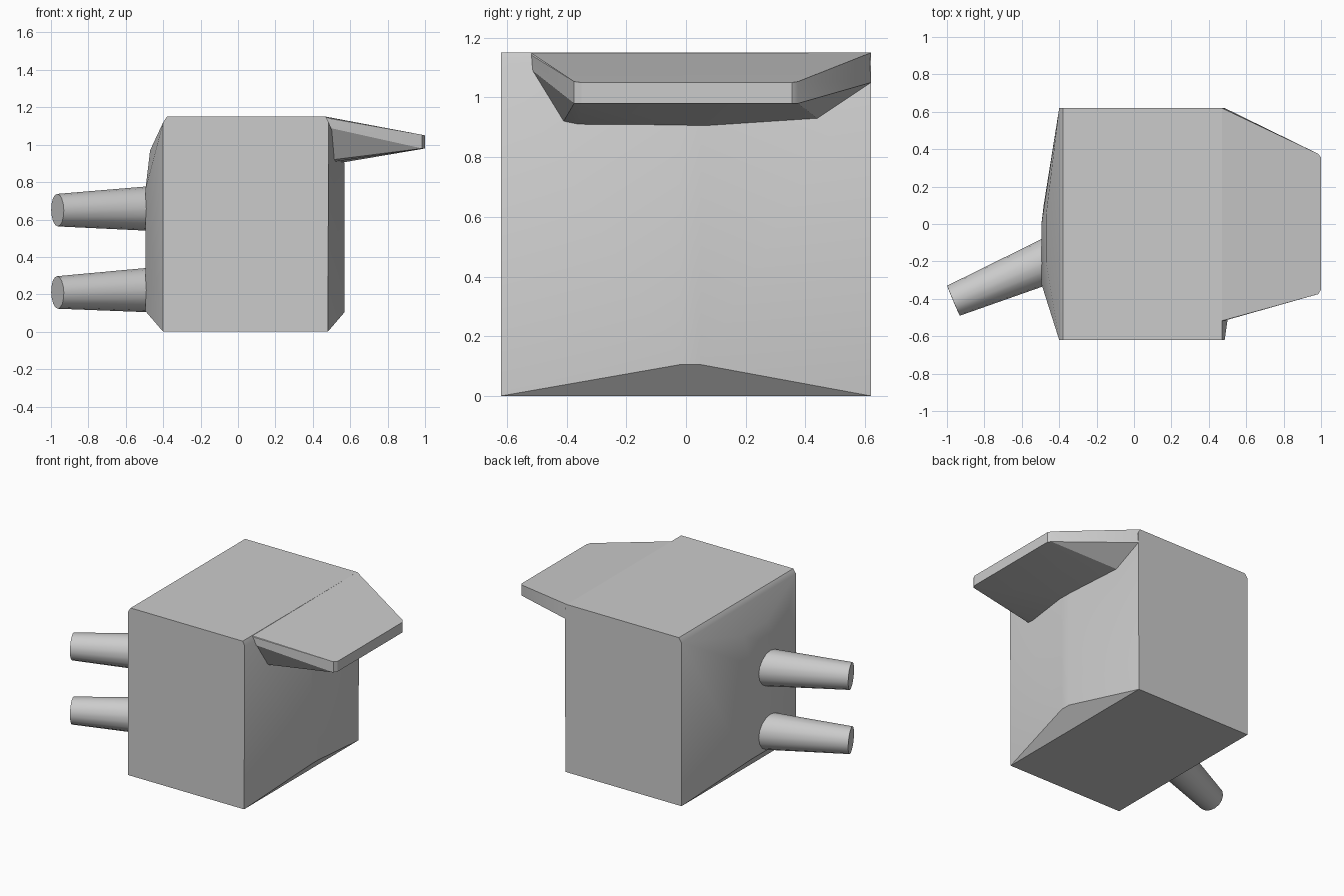
import bpy, bmesh
from math import radians
from mathutils import Vector

cube = bpy.data.objects.get("Cube")
if cube:
    bpy.data.objects.remove(cube, do_unlink=True)

grey = bpy.data.materials.new("plain_grey")
grey.use_nodes = True
colour = (0.6, 0.6, 0.6, 1)
grey.diffuse_color = colour
grey.node_tree.nodes["Principled BSDF"].inputs["Base Color"].default_value = colour


def finish(name, bm):
    """Turn a bmesh into a named object, smooth on gentle angles only."""
    bmesh.ops.recalc_face_normals(bm, faces=bm.faces)
    mesh = bpy.data.meshes.new(name)
    bm.to_mesh(mesh)
    bm.free()
    mesh.materials.append(grey)
    obj = bpy.data.objects.new(name, mesh)
    bpy.context.collection.objects.link(obj)
    bpy.ops.object.select_all(action='DESELECT')
    obj.select_set(True)
    bpy.context.view_layer.objects.active = obj
    bpy.ops.object.shade_smooth_by_angle(angle=radians(28))
    return obj


def hull(name, points):
    """Closed faceted solid stretched around its corner points."""
    bm = bmesh.new()
    for p in points:
        bm.verts.new(p)
    result = bmesh.ops.convex_hull(bm, input=bm.verts[:])
    spare = {v for v in result["geom_interior"] if isinstance(v, bmesh.types.BMVert)}
    bmesh.ops.delete(bm, geom=list(spare), context='VERTS')
    bmesh.ops.dissolve_limit(bm, angle_limit=radians(0.5), verts=bm.verts[:], edges=bm.edges[:])
    return finish(name, bm)


# Body: box section with eased top edges, repeated front and back
section = [(-0.4, 0), (0.48, 0), (0.485, 1.12), (0.47, 1.15), (-0.38, 1.15), (-0.4, 1.12)]
body = [(x, y, z) for y in (-0.62, 0.62) for x, z in section]
# Shallow ridge bulging from the awning side
body += [(0.57, y, z) for y in (-0.02, 0.05) for z in (0.105, 0.9)]
# Broader bulge on the peg side
body += [(-0.495, y, z) for y in (-0.32, 0.0) for z in (0.11, 0.76)]
body += [(-0.47, -0.2, 0.97), (-0.47, 0.05, 0.97), (-0.483, 0.1, 0.2)]
hull("body", body)

# Awning: wedge that narrows towards its blunt outer lip
lip = [(1.0, y, z) for y in (-0.35, 0.355) for z in (0.98, 1.05)]
lip += [(0.985, y, z) for y in (-0.375, 0.375) for z in (0.98, 1.053)]
root = [(0.46, -0.52, 1.15), (0.49, -0.515, 1.14), (0.49, -0.515, 1.09),
        (0.47, 0.62, 1.15), (0.485, 0.62, 1.05),
        (0.51, -0.41, 0.92), (0.52, -0.36, 0.91), (0.53, 0.05, 0.90), (0.51, 0.44, 0.93)]
hull("awning", lip + root)

# Pegs: two tapered rods angled forwards
for name, root_z, tip_z in (("upper_peg", 0.66, 0.65), ("lower_peg", 0.225, 0.21)):
    start, end = Vector((-0.4, -0.172, root_z)), Vector((-0.965, -0.41, tip_z))
    axis = end - start
    bm = bmesh.new()
    bmesh.ops.create_cone(bm, cap_ends=True, segments=16, radius1=0.124, radius2=0.087,
                          depth=axis.length)
    turn = axis.to_track_quat('Z', 'Y')
    bmesh.ops.rotate(bm, verts=bm.verts, matrix=turn.to_matrix())
    bmesh.ops.translate(bm, verts=bm.verts, vec=(start + end) / 2)
    finish(name, bm)
